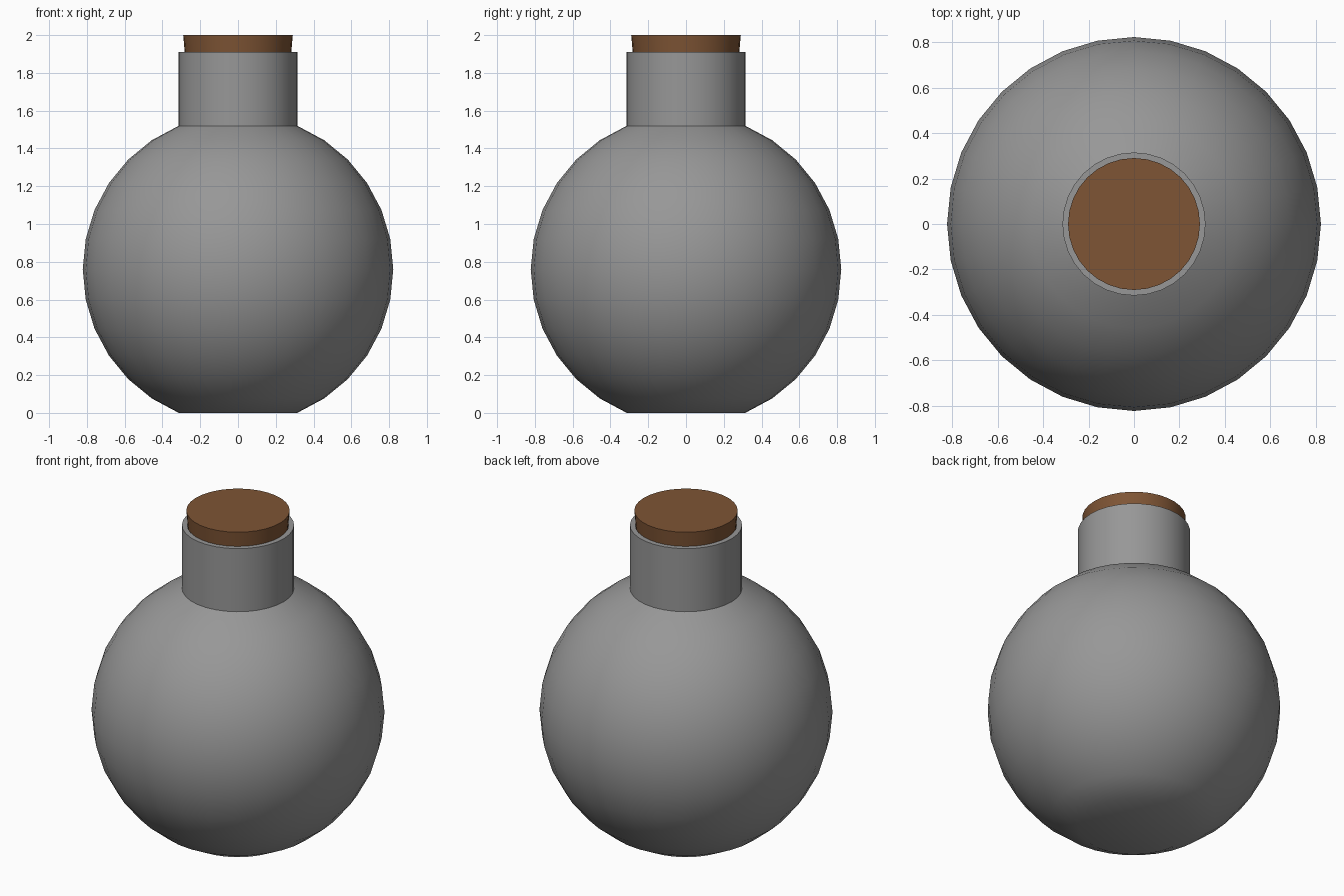
import bpy
import bmesh
from math import sin, cos, pi, radians

if "Cube" in bpy.data.objects:
    bpy.data.objects.remove(bpy.data.objects["Cube"])

SEGMENTS = 32
R, CZ = 0.822, 0.76       # body sphere radius and centre height
WALL = 0.03               # wall thickness
NECK_TOP = 1.91


def lathe(name, profile, colour):
    """Revolve a list of (radius, z) points around z; radius 0 makes a pole."""
    bm = bmesh.new()
    rings = []
    for r, z in profile:
        if r == 0:
            rings.append([bm.verts.new((0, 0, z))] * SEGMENTS)
        else:
            rings.append([bm.verts.new((r * cos(2 * pi * i / SEGMENTS),
                                        r * sin(2 * pi * i / SEGMENTS), z))
                          for i in range(SEGMENTS)])
    for a, b in zip(rings, rings[1:]):
        for i in range(SEGMENTS):
            j = (i + 1) % SEGMENTS
            bm.faces.new(list(dict.fromkeys((a[i], a[j], b[j], b[i]))))
    bmesh.ops.recalc_face_normals(bm, faces=bm.faces)
    mesh = bpy.data.meshes.new(name)
    bm.to_mesh(mesh)
    bm.free()
    mat = bpy.data.materials.new(name + "_colour")
    mat.diffuse_color = colour
    mat.use_nodes = True
    mat.node_tree.nodes["Principled BSDF"].inputs["Base Color"].default_value = mat.diffuse_color
    mesh.materials.append(mat)
    obj = bpy.data.objects.new(name, mesh)
    bpy.context.collection.objects.link(obj)
    bpy.ops.object.select_all(action='DESELECT')
    obj.select_set(True)
    bpy.context.view_layer.objects.active = obj
    bpy.ops.object.shade_smooth_by_angle(angle=radians(30))
    return obj


def sphere_arc(radius):
    """Sphere profile from the flat base to the neck, without the pole caps."""
    return [(radius * cos(radians(11.25 * k)), CZ + radius * sin(radians(11.25 * k)))
            for k in range(-6, 7)]


# Round flask: outer body and neck, rim, then the inner wall
outer = sphere_arc(R)
inner = sphere_arc(R - WALL)
neck_r = outer[-1][0]
inner[-1] = (neck_r - WALL, inner[-1][1])
lathe("flask", [(0, outer[0][1])] + outer
      + [(neck_r, NECK_TOP), (neck_r - WALL, NECK_TOP)]
      + inner[::-1] + [(0, inner[0][1])], (0.31, 0.31, 0.31, 1))

# Tapered cork stopper
lathe("cork", [(0, 1.68), (0.262, 1.68), (0.29, 2.0), (0, 2.0)],
      (0.21, 0.09, 0.035, 1))
